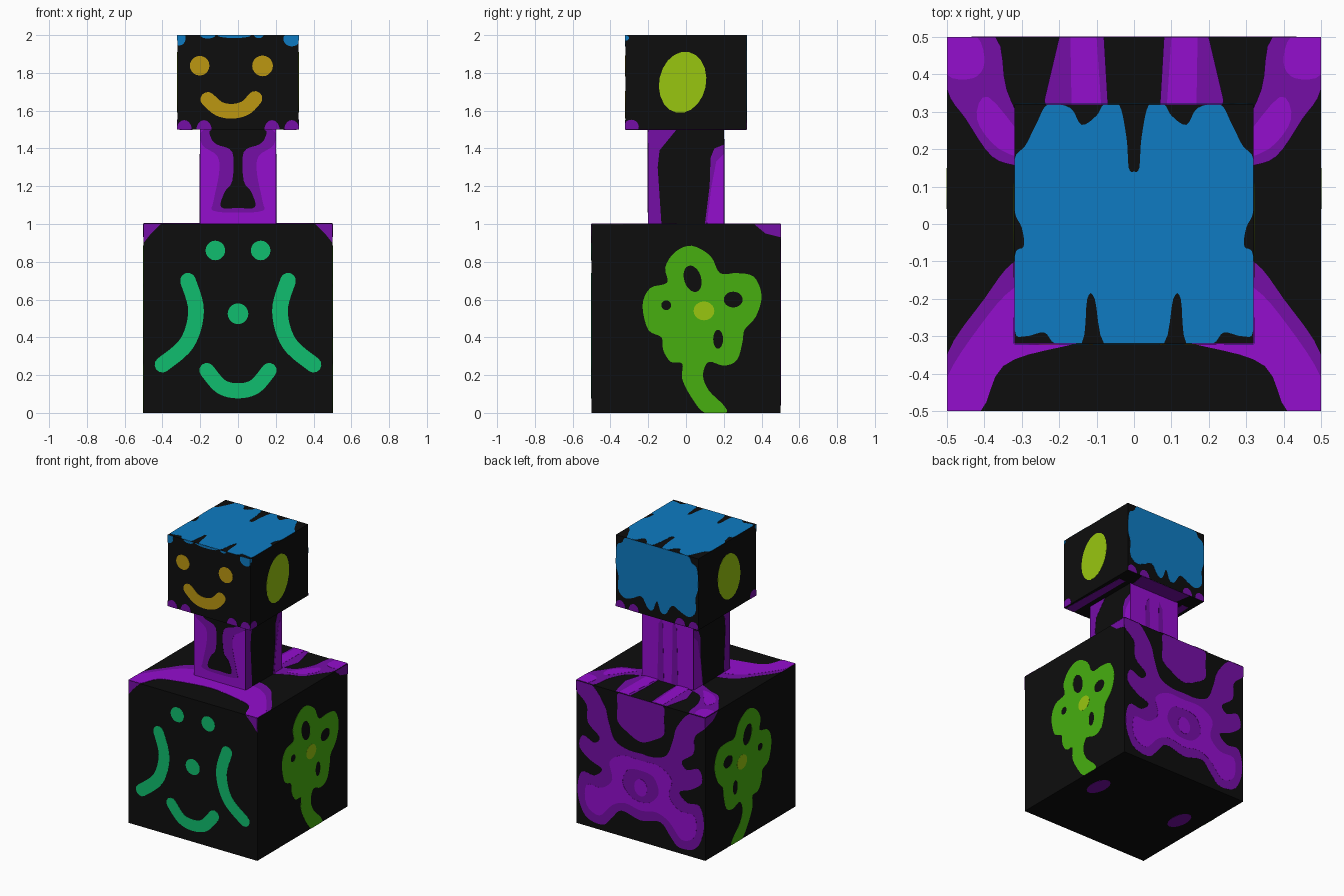
import bpy, bmesh, math
from mathutils import Matrix, Vector

if "Cube" in bpy.data.objects:
    bpy.data.objects.remove(bpy.data.objects["Cube"])


def material(name, r, g, b):
    lin = [((c / 255 + 0.055) / 1.055) ** 2.4 if c > 10 else c / 255 / 12.92 for c in (r, g, b)]
    m = bpy.data.materials.new(name)
    m.diffuse_color = (*lin, 1)
    m.use_nodes = True
    m.node_tree.nodes["Principled BSDF"].inputs["Base Color"].default_value = m.diffuse_color
    return m


BLACK = material("black", 13, 13, 13)
MINT = material("mint green", 16, 190, 110)
LEAF = material("leaf green", 71, 175, 16)
LIME = material("lime", 152, 198, 16)
GOLD = material("gold", 188, 151, 17)
BLUE = material("blue", 14, 123, 194)
VIOLET = material("violet", 148, 14, 206)
PLUM = material("dark violet", 117, 14, 166)

# block name: half width, bottom, top
BLOCKS = {"body": (0.5, 0, 1), "neck": (0.2, 1, 1.5), "head": (0.32, 1.5, 2)}
# face name: in-plane right, in-plane up, sign of the world coordinate along right
FACES = {"front": ((1, 0, 0), (0, 0, 1), 1), "back": ((-1, 0, 0), (0, 0, 1), -1),
         "right": ((0, 1, 0), (0, 0, 1), 1), "left": ((0, -1, 0), (0, 0, 1), -1),
         "top": ((1, 0, 0), (0, 1, 0), 1), "bottom": ((-1, 0, 0), (0, 1, 0), -1)}

for name, (h, z0, z1) in BLOCKS.items():
    me = bpy.data.meshes.new(name)
    bm = bmesh.new()
    bmesh.ops.create_cube(bm, size=1, matrix=Matrix.Translation((0, 0, (z0 + z1) / 2))
                          @ Matrix.Diagonal((2 * h, 2 * h, z1 - z0, 1)))
    bm.to_mesh(me)
    bm.free()
    me.materials.append(BLACK)
    bpy.context.collection.objects.link(bpy.data.objects.new(name, me))


def smooth(pts, closed=True, n=4):
    """Sample a Catmull-Rom curve through the points."""
    p = [Vector(q) for q in pts]
    k = len(p)
    at = (lambda i: p[i % k]) if closed else (lambda i: p[min(max(i, 0), k - 1)])
    out = []
    for i in range(k if closed else k - 1):
        a, b, c, d = at(i - 1), at(i), at(i + 1), at(i + 2)
        for s in range(n):
            t = s / n
            out.append(0.5 * (2 * b + (c - a) * t + (2 * a - 5 * b + 4 * c - d) * t * t
                              + (3 * b - a - 3 * c + d) * t ** 3))
    return out if closed else out + [p[-1]]


def mirror(pts):
    return [(-x, y) for x, y in pts]


def both(half):
    """Close a half outline by mirroring it across x = 0."""
    return smooth(half + [(-x, y) for x, y in reversed(half) if x > 0.001])


def oval(x, y, rx, ry=None, tilt=0):
    ry = ry or rx
    c, s = math.cos(tilt), math.sin(tilt)
    ring = [(rx * math.cos(i * math.tau / 20), ry * math.sin(i * math.tau / 20)) for i in range(20)]
    return [Vector((x + c * a - s * b, y + s * a + c * b)) for a, b in ring]


def stroke(pts, w):
    """Outline of a round-ended brush stroke."""
    line = smooth(pts, False, 6)
    left, right = [], []
    for i, p in enumerate(line):
        d = (line[min(i + 1, len(line) - 1)] - line[max(i - 1, 0)]).normalized()
        nrm = Vector((-d.y, d.x)) * w / 2
        left.append(p + nrm)
        right.append(p - nrm)

    def cap(p, start):
        r = start - p
        return [p + Matrix.Rotation(-math.pi * k / 6, 2) @ r for k in range(1, 6)]
    return left + cap(line[-1], left[-1]) + right[::-1] + cap(line[0], right[0])


def paint(name, block, face, mat, outlines, layer=1):
    """Thin plate on one block face; nested outlines become holes."""
    h, z0, z1 = BLOCKS[block]
    right, up, sign = FACES[face]
    flat = face in ("top", "bottom")
    lo, hi = (-h, h) if flat else (z0, z1)
    cu = bpy.data.curves.new(name, 'CURVE')
    cu.dimensions, cu.fill_mode, cu.extrude = '2D', 'BOTH', 0.0005
    for line in outlines:
        pts = []
        for x, y in line:
            q = Vector((sign * min(max(x, -h), h), min(max(y, lo), hi)))
            if not pts or (q - pts[-1]).length > 0.001:
                pts.append(q)
        sp = cu.splines.new('POLY')
        sp.points.add(len(pts) - 1)
        for sp_pt, q in zip(sp.points, pts):
            sp_pt.co = (q.x, q.y, 0, 1)
        sp.use_cyclic_u = True
    tmp = bpy.data.objects.new(name + "_curve", cu)
    bpy.context.collection.objects.link(tmp)
    me = bpy.data.meshes.new_from_object(tmp.evaluated_get(bpy.context.evaluated_depsgraph_get()))
    bpy.data.objects.remove(tmp)
    r, u = Vector(right), Vector(up)
    nrm = r.cross(u)
    base = nrm * h if not flat else Vector((0, 0, z1 if face == "top" else z0))
    m = Matrix((r, u, nrm)).transposed().to_4x4()
    m.translation = base + nrm * 0.0012 * layer
    me.transform(m)
    me.materials.clear()
    me.materials.append(mat)
    bpy.context.collection.objects.link(bpy.data.objects.new(name, me))


# body front: mint marks
arc = [(0.265, 0.70), (0.222, 0.54), (0.27, 0.37), (0.40, 0.255)]
paint("body_marks", "body", "front", MINT,
      [oval(-0.12, 0.86, 0.052), oval(0.12, 0.86, 0.052), oval(0, 0.525, 0.055), stroke(arc, 0.083),
       stroke(mirror(arc), 0.083), stroke([(-0.165, 0.225), (-0.09, 0.14), (0, 0.117), (0.09, 0.14), (0.165, 0.225)], 0.08)])
corner = [(0.41, 1), (0.46, 0.95), (0.5, 0.90), (0.5, 1)]
paint("front_corners", "body", "front", PLUM, [corner, mirror(corner)])

# head front: face, and trim at the edges
paint("face", "head", "front", GOLD,
      [oval(-0.203, 1.838, 0.052), oval(0.13, 1.837, 0.055),
       stroke([(-0.16, 1.66), (-0.1, 1.61), (-0.03, 1.597), (0.04, 1.615), (0.09, 1.665)], 0.078)])
paint("face_hair", "head", "front", BLUE,
      [oval(-0.31, 1.985, 0.033, 0.04), oval(0.285, 1.98, 0.045, 0.04), oval(-0.16, 2, 0.04, 0.018),
       oval(-0.02, 2, 0.09, 0.016), oval(0.11, 2, 0.025, 0.016)])
for f in ("front", "back"):
    paint("head_trim_" + f, "head", f, PLUM,
          [oval(s * x, 1.5, 0.04, 0.05) for s in (1, -1) for x in (0.285, 0.18)])

# sides: flowers, ears, neck strips
flower = [(0.1, 0.0), (0.21, 0.0), (0.2, 0.04), (0.12, 0.12), (0.09, 0.2), (0.12, 0.27), (0.2, 0.25), (0.27, 0.28),
          (0.3, 0.38), (0.31, 0.44), (0.37, 0.51), (0.4, 0.62), (0.36, 0.72), (0.27, 0.74), (0.18, 0.74),
          (0.13, 0.83), (0.03, 0.885), (-0.06, 0.85), (-0.11, 0.77), (-0.1, 0.69), (-0.19, 0.66), (-0.23, 0.57),
          (-0.2, 0.44), (-0.13, 0.4), (-0.12, 0.33), (-0.08, 0.27), (-0.02, 0.26), (-0.02, 0.18), (0.03, 0.08)]
for f in ("right", "left"):
    paint("flower_" + f, "body", f, LEAF,
          [smooth(flower), oval(0.035, 0.71, 0.045, 0.072, 0.3), oval(-0.105, 0.57, 0.026),
           oval(0.25, 0.6, 0.05, 0.042), oval(0.17, 0.39, 0.026, 0.05)])
    paint("flower_centre_" + f, "body", f, LIME, [oval(0.095, 0.54, 0.055, 0.05)], 2)
    paint("side_corner_" + f, "body", f, PLUM, [[(0.36, 1), (0.42, 0.95), (0.5, 0.93), (0.5, 1)]])
    paint("ear_" + f, "head", f, LIME, [oval(-0.018, 1.75, 0.124, 0.164, -0.2)])
    paint("side_trim_" + f, "head", f, PLUM, [oval(-0.29, 1.515, 0.04, 0.037)])
    paint("side_hair_" + f, "head", f, BLUE, [oval(-0.32, 1.985, 0.018, 0.015)])
    paint("neck_strips_" + f, "neck", f, PLUM,
          [[(-0.2, 1), (-0.13, 1), (-0.15, 1.3), (-0.14, 1.39), (-0.05, 1.5), (-0.2, 1.5)],
           [(0.1, 1), (0.2, 1), (0.2, 1.42), (0.15, 1.40), (0.13, 1.35), (0.125, 1.2)]])
    paint("neck_strip_light_" + f, "neck", f, VIOLET,
          [[(0.11, 1), (0.2, 1), (0.2, 1.37), (0.16, 1.33), (0.135, 1.2)]], 2)

# neck front and back
full = [(-0.2, 1), (0.2, 1), (0.2, 1.5), (-0.2, 1.5)]
paint("neck_front", "neck", "front", VIOLET, [full])
paint("neck_front_inner", "neck", "front", PLUM,
      [both([(0, 1.5), (0.18, 1.5), (0.19, 1.42), (0.11, 1.36), (0.10, 1.27), (0.13, 1.12), (0.13, 1.07), (0, 1.06)])], 2)
paint("neck_front_core", "neck", "front", BLACK,
      [both([(0, 1.5), (0.14, 1.5), (0.14, 1.45), (0.11, 1.42), (0.03, 1.38), (0.03, 1.23), (0.07, 1.17),
             (0.09, 1.09), (0, 1.085)])], 3)
paint("neck_back", "neck", "back", VIOLET, [full])
streak = [(0.03, 1), (0.08, 1), (0.07, 1.4), (0.04, 1.45)]
paint("neck_back_streaks", "neck", "back", PLUM, [streak, mirror(streak)], 2)

# head top and back: blue hair
paint("hair_top", "head", "top", BLUE,
      [both([(0, 0.14), (0.014, 0.15), (0.02, 0.23), (0.04, 0.32), (0.08, 0.32), (0.1, 0.29), (0.14, 0.265),
             (0.17, 0.31), (0.23, 0.32), (0.26, 0.27), (0.29, 0.21), (0.32, 0.17), (0.32, 0.04), (0.3, -0.01),
             (0.295, -0.06), (0.32, -0.09), (0.32, -0.28), (0.29, -0.3), (0.24, -0.29), (0.21, -0.32), (0.14, -0.32),
             (0.125, -0.2), (0.105, -0.2), (0.08, -0.32), (0, -0.32)])])
paint("hair_back", "head", "back", BLUE,
      [both([(0, 2), (0.12, 2), (0.24, 2), (0.27, 1.96), (0.31, 1.93), (0.32, 1.8), (0.30, 1.72), (0.30, 1.62),
             (0.25, 1.575), (0.19, 1.59), (0.12, 1.62), (0.07, 1.55), (0.03, 1.55), (0, 1.62)])])

# body top: bands running from the corners to the neck
front_band = [(0, -0.3), (0.2, -0.33), (0.35, -0.38), (0.41, -0.5), (0.5, -0.5)]
paint("shoulder_front", "body", "top", PLUM,
      [both(front_band + [(0.5, -0.35), (0.4, -0.2), (0.32, -0.1), (0.2, -0.05), (0, -0.05)])])
paint("shoulder_front_light", "body", "top", VIOLET,
      [both(front_band + [(0.5, -0.41), (0.41, -0.27), (0.32, -0.17), (0.2, -0.12), (0, -0.12)])], 2)
back_band = [(0.37, 0.5), (0.5, 0.5), (0.5, 0.36), (0.45, 0.28), (0.38, 0.18), (0.3, 0.15), (0.18, 0.1), (0.18, 0.2),
             (0.28, 0.25), (0.34, 0.36)]
strip = [(0.08, 0.5), (0.2, 0.5), (0.24, 0.33), (0.2, 0.2), (0.07, 0.2), (0.07, 0.33)]
paint("shoulder_back", "body", "top", PLUM,
      [smooth(back_band), smooth(mirror(back_band)), strip, mirror(strip)], 3)
glints = [smooth([(0.42, 0.5), (0.5, 0.5), (0.5, 0.4), (0.43, 0.39), (0.4, 0.43)]),
          smooth([(0.39, 0.34), (0.42, 0.28), (0.36, 0.2), (0.26, 0.17), (0.29, 0.22)]),
          [(0.1, 0.5), (0.17, 0.5), (0.165, 0.2), (0.08, 0.2)]]
paint("shoulder_back_light", "body", "top", VIOLET, glints + [mirror(g) for g in glints], 4)

# body back: swirling pattern
paint("back_pattern", "body", "back", PLUM,
      [both([(0, 0.62), (0.1, 0.62), (0.2, 0.66), (0.25, 0.78), (0.28, 0.88), (0.38, 1), (0.5, 1), (0.5, 0.93),
             (0.42, 0.85), (0.41, 0.73), (0.32, 0.65), (0.36, 0.6), (0.45, 0.63), (0.475, 0.54), (0.39, 0.47),
             (0.30, 0.43), (0.36, 0.37), (0.46, 0.37), (0.49, 0.22), (0.43, 0.07), (0.3, 0.04), (0.23, 0.1),
             (0.15, 0.18), (0, 0.15)]),
       both([(0, 1), (0.17, 1), (0.18, 0.9), (0.18, 0.8), (0.1, 0.74), (0, 0.70)])])
paint("back_pattern_light", "body", "back", VIOLET,
      [both([(0, 0.57), (0.14, 0.57), (0.24, 0.5), (0.22, 0.38), (0.3, 0.3), (0.42, 0.29), (0.42, 0.15),
             (0.32, 0.1), (0.22, 0.2), (0.12, 0.24), (0, 0.22)]),
       both([(0, 0.5), (0.1, 0.48), (0.14, 0.38), (0.08, 0.3), (0, 0.28)]),
       oval(0, 0.38, 0.05, 0.06)], 2)

# undersides
paint("body_under_spots", "body", "bottom", PLUM, [oval(s * 0.34, 0.05, 0.055, 0.1) for s in (1, -1)])
edge = [(0.24, -0.32), (0.31, -0.32), (0.29, 0.2), (0.24, 0.2)]
paint("head_under_trim", "head", "bottom", PLUM,
      [edge, mirror(edge), [(-0.18, 0.2), (0.18, 0.2), (0.2, 0.32), (-0.2, 0.32)]])
